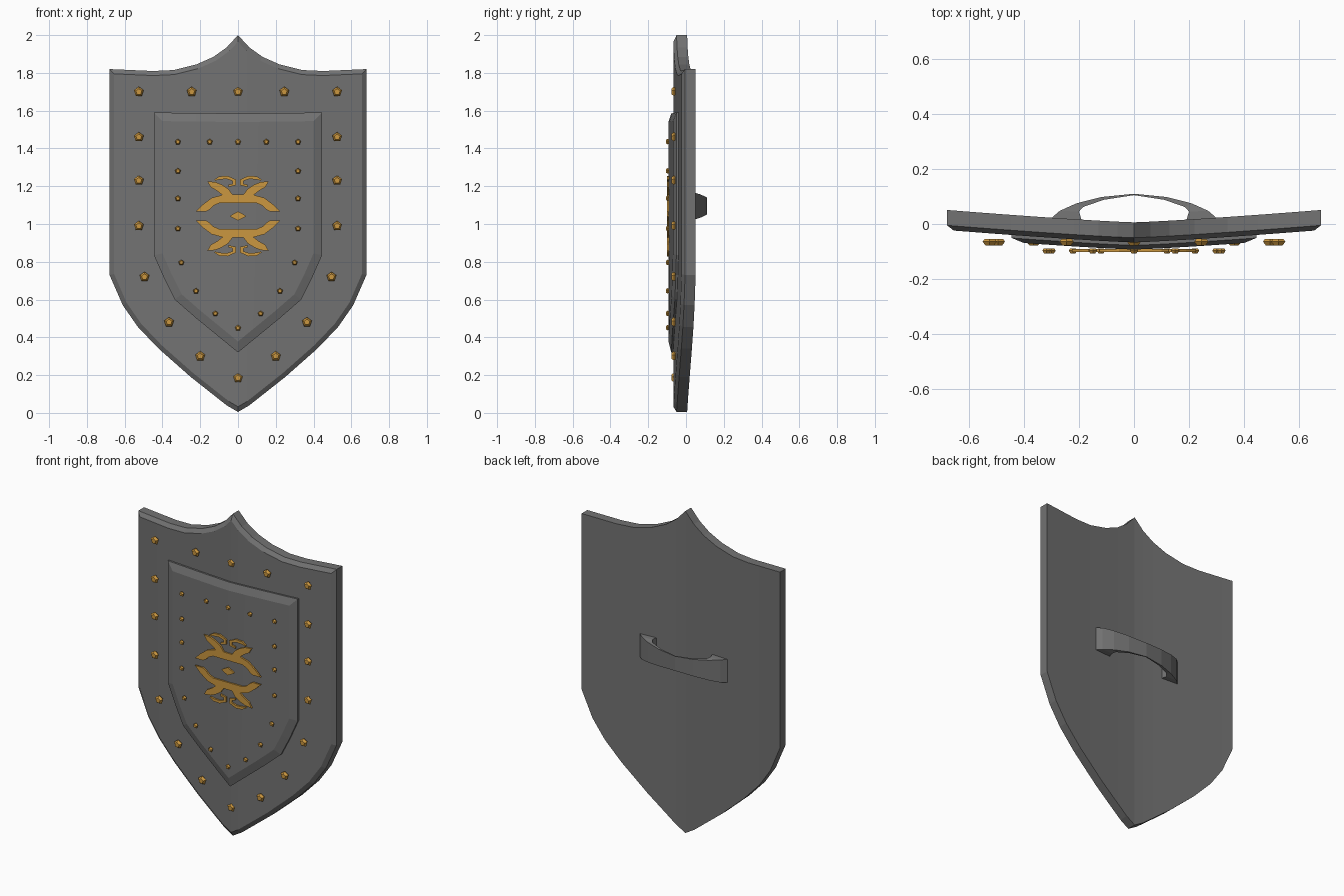
import bpy, bmesh, math
from mathutils import Vector

if "Cube" in bpy.data.objects:
    bpy.data.objects.remove(bpy.data.objects["Cube"], do_unlink=True)


def material(name, color):
    m = bpy.data.materials.new(name)
    m.use_nodes = True
    m.diffuse_color = (*color, 1)
    m.node_tree.nodes["Principled BSDF"].inputs["Base Color"].default_value = (*color, 1)
    return m


STEEL = material("dark steel", (0.17, 0.17, 0.17))
GOLD = material("gold", (0.6, 0.31, 0.05))


def finish(bm, name, mat):
    bmesh.ops.recalc_face_normals(bm, faces=bm.faces)
    mesh = bpy.data.meshes.new(name)
    bm.to_mesh(mesh)
    bm.free()
    mesh.materials.append(mat)
    obj = bpy.data.objects.new(name, mesh)
    bpy.context.collection.objects.link(obj)
    return obj


def lerp(profile, x):
    for (x0, z0), (x1, z1) in zip(profile, profile[1:]):
        if x <= x1:
            return z0 + (z1 - z0) * (x - x0) / (x1 - x0)
    return profile[-1][1]


def inset(loop, d):
    # mitred inward offset of a clockwise outline
    out = []
    for i, p in enumerate(loop):
        a = (p - loop[i - 1]).normalized()
        b = (loop[(i + 1) % len(loop)] - p).normalized()
        na, nb = Vector((a.y, -a.x)), Vector((b.y, -b.x))
        out.append(p + (na + nb) * d / (1 + na.dot(nb)))
    return out


def bend(x):
    return 0.045 * (abs(x) / 0.68) ** 1.2


def curved_plate(name, top, bottom, back, wall, face, bevel):
    # bent plate with a chamfered front rim
    xs = sorted({p[0] for p in top + bottom})
    xs = [-x for x in reversed(xs) if x] + xs
    n = len(xs)
    outline = [Vector((x, lerp(top, abs(x)))) for x in xs]
    outline += [Vector((x, lerp(bottom, abs(x)))) for x in reversed(xs)]
    bm = bmesh.new()
    rings = []
    for loop, y in ((outline, back), (outline, wall), (inset(outline, bevel), face)):
        rings.append([bm.verts.new((p.x, y + bend(p.x), p.y)) for p in loop])
    for r, s in zip(rings, rings[1:]):
        for i in range(2 * n):
            j = (i + 1) % (2 * n)
            bm.faces.new((r[i], r[j], s[j], s[i]))
    for r in (rings[0], rings[-1]):
        for i in range(n - 1):
            bm.faces.new((r[i], r[i + 1], r[-2 - i], r[-1 - i]))
    return finish(bm, name, mat=STEEL)


# Main shield body
curved_plate("shield_body",
             [(0, 2), (.06, 1.935), (.13, 1.885), (.22, 1.845), (.34, 1.815), (.45, 1.81), (.68, 1.82)],
             [(0, .005), (.06, .04), (.25, .19), (.42, .34), (.53, .455), (.61, .57), (.68, .73)],
             .006, -.05, -.067, .024)

# Raised inner shield
curved_plate("inner_shield",
             [(0, 1.585), (.445, 1.59)],
             [(0, .32), (.11, .41), (.22, .5), (.335, .6), (.39, .71), (.445, .835)],
             -.06, -.078, -.093, .045)


# Studs: five-sided rivets with a chamfered front
def studs(name, spots, radius, y_back, y_front):
    bm = bmesh.new()
    for x, z in spots:
        for sx in ((x, -x) if x else (0,)):
            rings = []
            for y, r in ((y_back, .75), (y_back * .6 + y_front * .4, 1), (y_front, .6)):
                rings.append([bm.verts.new((sx + r * radius * math.sin(a), y, z + r * radius * math.cos(a)))
                              for a in (math.tau * k / 5 for k in range(5))])
            for r, s in zip(rings, rings[1:]):
                for k in range(5):
                    bm.faces.new((r[k], r[(k + 1) % 5], s[(k + 1) % 5], s[k]))
            bm.faces.new(rings[0])
            bm.faces.new(rings[-1])
    finish(bm, name, GOLD)


studs("rim_studs",
      [(.525, z) for z in (1.7, 1.46, 1.23, .99)] +
      [(0, 1.7), (.245, 1.7), (.495, .72), (.365, .48), (.2, .3), (0, .185)],
      .027, -.055, -.078)
studs("inner_studs",
      [(.318, z) for z in (1.435, 1.28, 1.135, .975)] +
      [(0, 1.435), (.15, 1.435), (.3, .795), (.222, .645), (.12, .525), (0, .45)],
      .016, -.09, -.107)

# Scroll ornament: strips of paired edge points, mirrored four ways
MID = 1.042
ARCH = [((0, 1.155), (0, 1.11)), ((.08, 1.155), (.1, 1.11)), ((.14, 1.138), (.13, 1.097)),
        ((.19, 1.1), (.15, 1.077)), ((.225, 1.065), (.17, 1.065))]
HORN = [((.165, 1.226), (.16, 1.222)), ((.12, 1.222), (.145, 1.195)), ((.085, 1.208), (.11, 1.175)),
        ((.05, 1.185), (.085, 1.155)), ((.025, 1.15), (.07, 1.15))]
CURL = [((.125, 1.235), (.12, 1.23)), ((.1, 1.252), (.095, 1.236)), ((.055, 1.255), (.058, 1.238)),
        ((.01, 1.235), (.028, 1.228)), ((.012, 1.205), (.028, 1.213)), ((.05, 1.196), (.05, 1.208))]
GEM = [((0, 1.066), (0, MID)), ((.02, 1.056), (.02, MID)), ((.042, 1.043), (.04, MID))]

bm = bmesh.new()
for strip in (ARCH, HORN, CURL, GEM):
    for mx in (1, -1):
        for mz in (1, -1):
            rows = [[bm.verts.new((mx * x, y, MID + mz * (z - MID)))
                     for y in (-.101, -.091) for x, z in pair] for pair in strip]
            for (a, b, c, d), (e, f, g, h) in zip(rows, rows[1:]):
                for quad in ((a, b, f, e), (c, d, h, g), (a, c, g, e), (b, d, h, f)):
                    bm.faces.new(quad)
            for a, b, c, d in (rows[0], rows[-1]):
                bm.faces.new((a, b, d, c))
finish(bm, "scroll_ornament", GOLD)

# Grip on the back: crescent strap, narrowing to the middle
GRIP = [((.3, .022), (.19, .012), .072), ((.27, .048), (.2, .045), .07), ((.21, .075), (.185, .062), .062),
        ((.12, .098), (.11, .088), .052), ((0, .11), (0, .105), .045)]
half = [((-a[0], a[1]), (-b[0], b[1]), h) for a, b, h in GRIP]
bm = bmesh.new()
rows = [[bm.verts.new((x, y, 1.095 + s * h)) for x, y, s in ((*a, 1), (*b, 1), (*b, -1), (*a, -1))]
        for a, b, h in half + GRIP[-2::-1]]
for r, s in zip(rows, rows[1:]):
    for k in range(4):
        bm.faces.new((r[k], r[(k + 1) % 4], s[(k + 1) % 4], s[k]))
bm.faces.new(rows[0])
bm.faces.new(rows[-1])
finish(bm, "back_grip", STEEL)
